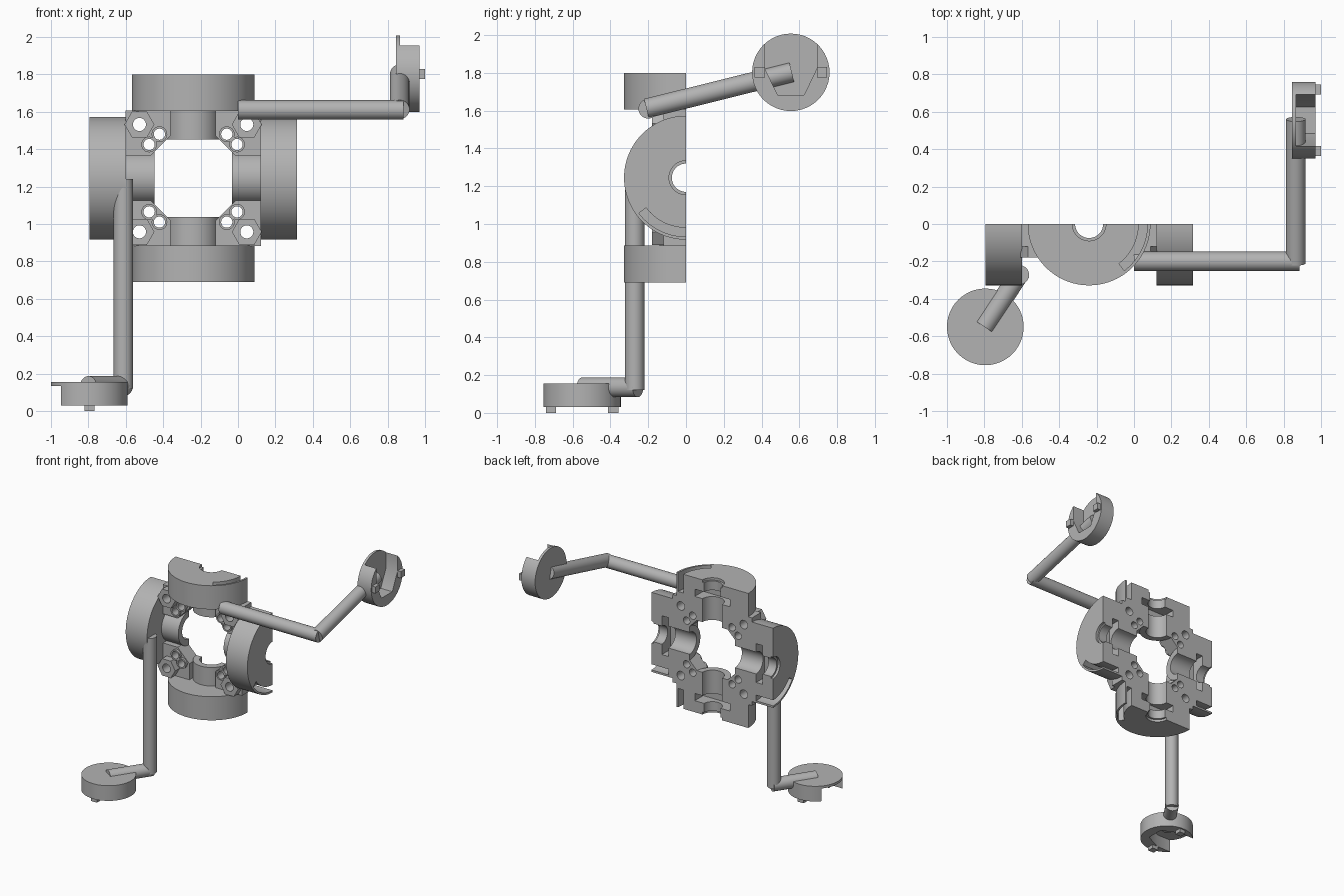
import bpy, bmesh, math
from mathutils import Matrix, Vector

if "Cube" in bpy.data.objects:
    bpy.data.objects.remove(bpy.data.objects["Cube"])

grey = bpy.data.materials.new("light_grey")
grey.diffuse_color = (0.45, 0.45, 0.45, 1)
grey.use_nodes = True
grey.node_tree.nodes["Principled BSDF"].inputs["Base Color"].default_value = grey.diffuse_color
CENTRE = Vector((-0.24, 0, 1.245))
# prism frame: profile (x, z), extruded along -y
FACE_FRONT = Matrix(((1, 0, 0, 0), (0, 0, -1, 0), (0, 1, 0, 0), (0, 0, 0, 1)))


def arc(r, a0=0, a1=360, n=48, c=(0, 0)):
    full = abs(a1 - a0) == 360
    steps = n if full else n + 1
    return [(c[0] + r * math.cos(math.radians(a0 + (a1 - a0) * i / n)),
             c[1] + r * math.sin(math.radians(a0 + (a1 - a0) * i / n))) for i in range(steps)]


def prism(name, pts, z0, z1, mat=None):
    bm = bmesh.new()
    f = bm.faces.new([bm.verts.new((x, y, z0)) for x, y in pts])
    ext = bmesh.ops.extrude_face_region(bm, geom=[f])["geom"]
    bmesh.ops.translate(bm, vec=(0, 0, z1 - z0),
                        verts=[v for v in ext if isinstance(v, bmesh.types.BMVert)])
    if mat:
        bm.transform(mat)
    bmesh.ops.recalc_face_normals(bm, faces=bm.faces)
    me = bpy.data.meshes.new(name)
    bm.to_mesh(me)
    bm.free()
    me.materials.append(grey)
    ob = bpy.data.objects.new(name, me)
    bpy.context.collection.objects.link(ob)
    return ob


def box(name, x0, x1, y0, y1, z0, z1):
    return prism(name, [(x0, y0), (x1, y0), (x1, y1), (x0, y1)], z0, z1)


def combine(ob, others, op):
    for other in others:
        m = ob.modifiers.new("bool", 'BOOLEAN')
        m.operation, m.solver, m.object = op, 'EXACT', other
        bpy.context.view_layer.objects.active = ob
        bpy.ops.object.modifier_apply(modifier=m.name)
        bpy.data.objects.remove(other)


def place(ob, mat):
    ob.data.transform(mat)
    if mat.determinant() < 0:
        ob.data.flip_normals()


def replicate(ob, names_mats):
    for name, mat in names_mats:
        c = ob.copy()
        c.data = ob.data.copy()
        c.name = name
        bpy.context.collection.objects.link(c)
        place(c, mat)
    bpy.data.objects.remove(ob)


def frame(tangent, radial):
    m = Matrix.Identity(4)
    m.col[0] = (*tangent, 0)
    m.col[1] = (0, 1, 0, 0)
    m.col[2] = (*radial, 0)
    m.col[3] = (*CENTRE, 1)
    return m


# half-round motor mount with neck, built along local z
mount = prism("mount", arc(0.328, 180, 360), 0.36, 0.555)
combine(mount, [prism("neck", arc(0.14, 180, 360, 32), 0.207, 0.37)], 'UNION')
combine(mount, [
    prism("inner_bore", arc(0.09), 0.1, 0.40),
    prism("shaft_bore", arc(0.075), 0.39, 0.6),
    prism("bore_lip", arc(0.09), 0.535, 0.6),
    box("clamp_slot", -0.16, 0.16, -0.11, 0.1, 0.40, 0.46),
    prism("rim_pocket", arc(0.265, 5, -53, 16) + arc(0.312, -53, 5, 16), 0.40, 0.6),
], 'DIFFERENCE')
replicate(mount, [
    ("top_mount", frame((1, 0, 0), (0, 0, 1))),
    ("bottom_mount", frame((1, 0, 0), (0, 0, -1))),
    ("right_mount", frame((0, 0, -1), (1, 0, 0))),
    ("left_mount", frame((0, 0, -1), (-1, 0, 0)))])

# corner block with nut boss, pin bosses and through holes
corner = prism("corner", [(.12, .362), (.12, .227), (.227, .12), (.362, .12), (.362, .362)],
               0, 0.12, FACE_FRONT)
BOLT, PINS = (0.287, 0.287), [(0.18, 0.235), (0.235, 0.18)]
combine(corner, [prism("nut_boss", arc(0.08, n=6, c=BOLT), 0.1, 0.18, FACE_FRONT)] +
        [prism("pin_boss", arc(0.042, n=24, c=p), 0.03, 0.14, FACE_FRONT) for p in PINS], 'UNION')
combine(corner, [prism("bolt_hole", arc(0.035, n=24, c=BOLT), -0.1, 0.3, FACE_FRONT)] +
        [prism("pin_hole", arc(0.03, n=24, c=p), -0.1, 0.3, FACE_FRONT) for p in PINS], 'DIFFERENCE')
replicate(corner, [
    (f"{v}_{h}_corner", frame((sx, 0, 0), (0, 0, sz)))
    for v, sz in (("upper", 1), ("lower", -1)) for h, sx in (("right", 1), ("left", -1))])


# round rods of the two arms
def rod(name, a, b, r=0.052):
    a, b = Vector(a), Vector(b)
    q = (b - a).to_track_quat('Z', 'Y').to_matrix().to_4x4()
    return prism(name, arc(r, n=32), 0, (b - a).length, Matrix.Translation(a) @ q)


rod("upper_arm_rod", (0, -0.2, 1.61), (0.885, -0.2, 1.61))
rod("upper_arm_end_rod", (0.865, -0.21, 1.612), (0.865, 0.56, 1.803))
rod("lower_arm_rod", (-0.613, -0.272, 1.24), (-0.613, -0.272, 0.12))
rod("lower_arm_end_rod", (-0.605, -0.255, 0.135), (-0.8, -0.55, 0.135))

# round end cup: pocket opens to local -x and -z, two tabs below
cup = prism("cup", arc(0.205), -0.125, 0)
combine(cup, [prism("cup_pocket", [(-0.3, -.1375), (-.02, -.1375), (.12, -.07),
                                   (.12, .07), (-.02, .1375), (-0.3, .1375)], -0.2, -0.02)],
        'DIFFERENCE')
combine(cup, [box("tab", -.027, .027, s * .165 - .027, s * .165 + .027, -0.155, -0.1)
              for s in (-1, 1)], 'UNION')
turned = Matrix(((0, 0, -1, 0.845), (0, -1, 0, 0.555), (-1, 0, 0, 1.803), (0, 0, 0, 1)))
replicate(cup, [("lower_cup", Matrix.Translation((-0.795, -0.55, 0.155))),
                ("upper_cup", turned)])

# smooth curved walls, keep sharp edges
bpy.ops.object.select_all(action='SELECT')
bpy.context.view_layer.objects.active = bpy.context.scene.objects[0]
bpy.ops.object.shade_smooth_by_angle(angle=math.radians(30))
